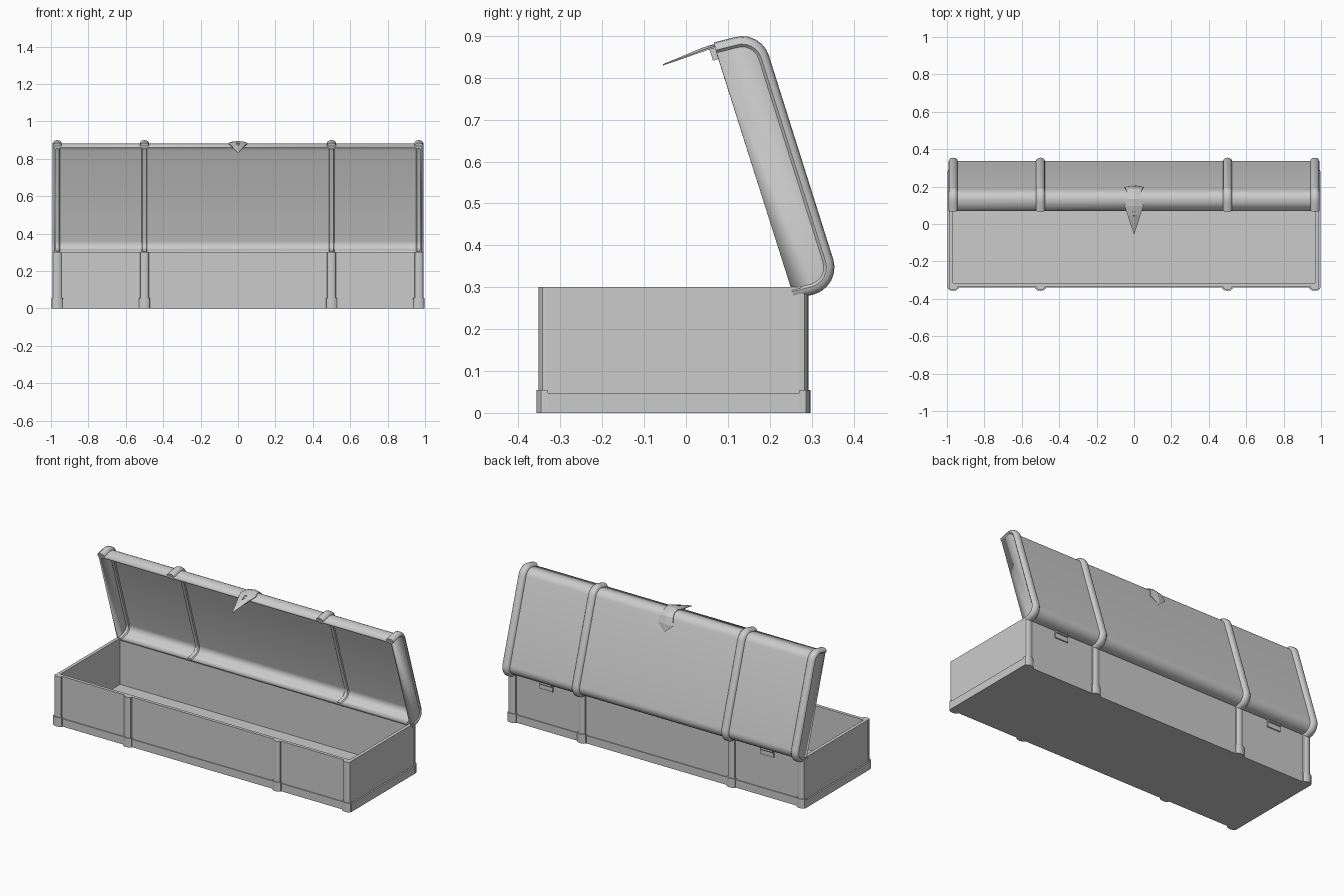
import bpy, bmesh, math
from mathutils import Vector

if "Cube" in bpy.data.objects:
    bpy.data.objects.remove(bpy.data.objects["Cube"])

A = Vector((0, -0.301, 0.953))     # along the open lid, hinge to front
N = Vector((0, 0.953, 0.301))      # outward from the lid opening
HINGE = Vector((0, 0.25, 0.30))


def lid_pt(x, u, v):
    return HINGE + A * u + N * v + Vector((x, 0, 0))


def finish(name, bm, smooth=False):
    bmesh.ops.remove_doubles(bm, verts=bm.verts, dist=1e-5)
    bmesh.ops.recalc_face_normals(bm, faces=bm.faces)
    me = bpy.data.meshes.new(name)
    bm.to_mesh(me)
    bm.free()
    ob = bpy.data.objects.new(name, me)
    bpy.context.collection.objects.link(ob)
    if smooth:
        bpy.ops.object.select_all(action='DESELECT')
        bpy.context.view_layer.objects.active = ob
        ob.select_set(True)
        bpy.ops.object.shade_smooth_by_angle(angle=math.radians(40))
    return ob


def loft(name, rings, smooth=False):
    """Skin a list of closed rings and cap both ends."""
    bm = bmesh.new()
    vs = [[bm.verts.new(p) for p in r] for r in rings]
    n = len(rings[0])
    for a, b in zip(vs, vs[1:]):
        for i in range(n):
            j = (i + 1) % n
            bm.faces.new((a[i], a[j], b[j], b[i]))
    bm.faces.new(vs[0])
    bm.faces.new(vs[-1])
    return finish(name, bm, smooth)


def box(name, x0, x1, y0, y1, z0, z1):
    return loft(name, [[(x0, y0, z), (x1, y0, z), (x1, y1, z), (x0, y1, z)] for z in (z0, z1)])


def frames(path):
    """Path points with outward, mitred normals."""
    out = []
    for i, p in enumerate(path):
        d = []
        if i:
            d.append((Vector(p) - Vector(path[i - 1])).normalized())
        if i < len(path) - 1:
            d.append((Vector(path[i + 1]) - Vector(p)).normalized())
        t = (d[0] + d[-1]).normalized()
        out.append((p, (-t.y, t.x), 1 / max(t.dot(d[0]), 0.5)))
    return out


def solidify(ob, t):
    m = ob.modifiers.new("wall", 'SOLIDIFY')
    m.thickness = t
    m.offset = -1
    m.use_even_offset = True


# Body: open tray
bm = bmesh.new()
X, Y0, Y1, H = 0.988, -0.335, 0.275, 0.30
lo, hi = [[bm.verts.new(p) for p in ((-X, Y0, z), (X, Y0, z), (X, Y1, z), (-X, Y1, z))] for z in (0, H)]
bm.faces.new(lo[::-1])
for i in range(4):
    j = (i + 1) % 4
    bm.faces.new((lo[i], lo[j], hi[j], hi[i]))
body = bpy.data.meshes.new("body")
bm.to_mesh(body)
bm.free()
body = bpy.data.objects.new("body", body)
bpy.context.collection.objects.link(body)
solidify(body, 0.02)

# Base skirt
box("skirt_front", -0.997, 0.997, -0.34, -0.33, 0, 0.047)
box("skirt_back", -0.997, 0.997, 0.27, 0.28, 0, 0.047)
for s, n in ((-1, "left"), (1, "right")):
    box("skirt_" + n, *sorted((s * 0.98, s * 0.997)), -0.34, 0.28, 0, 0.047)

# Lid profile (u, v), from the hinge edge round to the front edge
R = 0.05
prof = [(-0.013, 0.0)]
for cu, a0 in ((0.034, 180), (0.543, 90)):
    for k in range(7):
        a = math.radians(a0 - 15 * k)
        prof.append((cu + R * math.cos(a), 0.05 + R * math.sin(a)))
prof.append((0.596, 0.0))

# Lid shell with end panels
bm = bmesh.new()
L, Rr = [[bm.verts.new(lid_pt(x, u, v)) for u, v in prof] for x in (-0.985, 0.985)]
for i in range(len(prof) - 1):
    bm.faces.new((L[i], L[i + 1], Rr[i + 1], Rr[i]))
bm.faces.new(L)
bm.faces.new(Rr)
lid = finish("lid", bm, True)
top = max(lid.data.polygons, key=lambda p: p.area)
if top.normal.dot(N) < 0:
    lid.data.flip_normals()
solidify(lid, 0.012)

# Straps: rounded ribs on lid and body, with thicker feet
lid_sec = [(-0.024, -0.002), (-0.022, 0.007), (-0.013, 0.015), (0, 0.017), (0.013, 0.015),
           (0.022, 0.007), (0.024, -0.002), (0.010, -0.017), (-0.010, -0.017)]
rib_sec = [(-0.024, -0.004), (-0.022, 0.008), (-0.013, 0.015), (0, 0.017),
           (0.013, 0.015), (0.022, 0.008), (0.024, -0.004)]
fr = frames(prof)
for i, x in enumerate((-0.967, -0.5, 0.5, 0.967)):
    loft(f"lid_strap_{i}", [[lid_pt(x + dx, p[0] + n[0] * d * m, p[1] + n[1] * d * m) for dx, d in lid_sec]
                            for p, n, m in fr], True)
    for side, y, s, h in (("front", Y0, -1, 0.30), ("back", Y1, 1, 0.285)):
        loft(f"{side}_strap_{i}", [[(x + dx, y + s * d, z) for dx, d in rib_sec] for z in (0, h)], True)
        loft(f"{side}_foot_{i}", [[(x + dx * 1.28, y + s * (d * 1.25 + 0.001), z) for dx, d in rib_sec]
                                  for z in (0, 0.055)], True)

# Hinges at the back
for s, n in ((-1, "left"), (1, "right")):
    c = s * 0.74
    box("hinge_leaf_" + n, c - 0.045, c + 0.045, 0.27, 0.282, 0.25, 0.30)
    pin = [(0.284 + 0.008 * math.cos(k * math.pi / 4), 0.285 + 0.008 * math.sin(k * math.pi / 4)) for k in range(8)]
    loft("hinge_pin_" + n, [[(x, y, z) for y, z in pin] for x in (c - 0.04, c + 0.04)], True)

# Latch: ridged kite plate wrapped over the lid front (u, v, half width)
st = [(0.465, 0.101, 0.001), (0.51, 0.102, 0.05), (0.553, 0.101, 0.041), (0.58, 0.087, 0.036),
      (0.594, 0.065, 0.038), (0.599, 0.03, 0.051), (0.600, -0.02, 0.035), (0.597, -0.131, 0.001)]
rings = []
for (p, n, m), (_, _, w) in zip(frames([s[:2] for s in st]), st):
    k = 1 if w > 0.01 else 0.3
    rings.append([lid_pt(x, p[0] + n[0] * d * k, p[1] + n[1] * d * k)
                  for x, d in ((-w, 0), (-w, 0.004), (0, 0.010), (w, 0.004), (w, 0))])
latch = loft("latch", rings)
box_uv = [(0.572, -0.014), (0.602, -0.014), (0.602, 0.002), (0.572, 0.002)]
loft("latch_catch", [[lid_pt(x, u, v) for u, v in box_uv] for x in (-0.014, 0.014)])

# Keyhole
hole = [(-0.011, 0.004), (-0.007, 0.012), (0.007, 0.012), (0.011, 0.004), (0.005, -0.004),
        (0.004, -0.024), (-0.004, -0.024), (-0.005, -0.004)]
cutter = loft("keyhole_cutter", [[lid_pt(x, u, v) for x, v in hole] for u in (0.604, 0.63)])
cutter.hide_render = True
cutter.hide_viewport = True
b = latch.modifiers.new("keyhole", 'BOOLEAN')
b.operation = 'DIFFERENCE'
b.object = cutter
